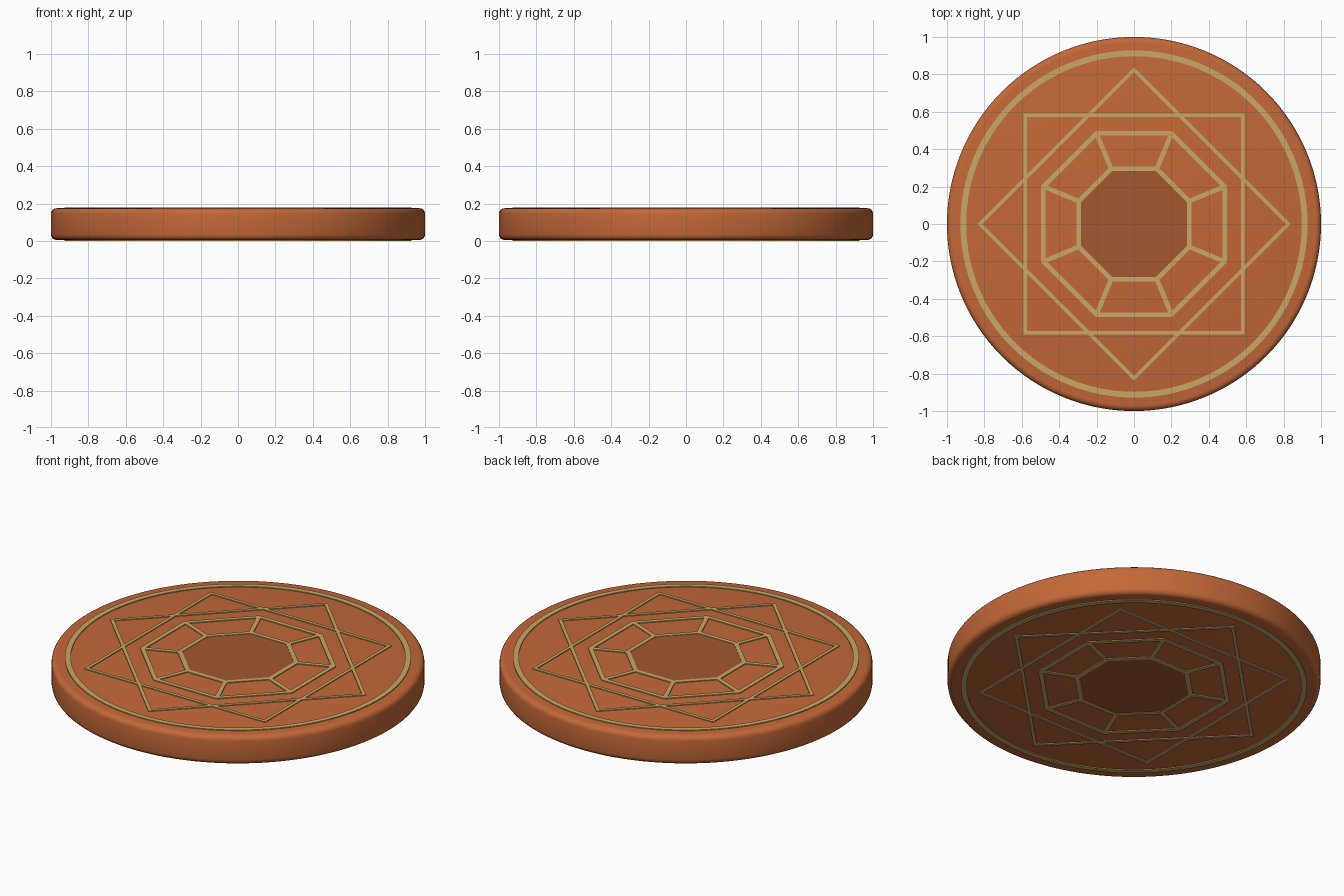
import bpy, bmesh
from math import pi, cos, sin, sqrt

if "Cube" in bpy.data.objects:
    bpy.data.objects.remove(bpy.data.objects["Cube"])

H = 0.18       # overall thickness
LIFT = 0.005   # relief of the line work


def material(name, rgb):
    m = bpy.data.materials.new(name)
    m.diffuse_color = (*rgb, 1)
    m.use_nodes = True
    m.node_tree.nodes["Principled BSDF"].inputs["Base Color"].default_value = m.diffuse_color
    return m


clay = material("clay", (0.55, 0.14, 0.04))
dark_clay = material("dark_clay", (0.37, 0.095, 0.03))
gold = material("gold", (0.58, 0.39, 0.13))


def make(name, bm, mat):
    bmesh.ops.recalc_face_normals(bm, faces=bm.faces)
    me = bpy.data.meshes.new(name)
    bm.to_mesh(me)
    bm.free()
    ob = bpy.data.objects.new(name, me)
    bpy.context.collection.objects.link(ob)
    me.materials.append(mat)
    return ob


def smooth(ob, angle):
    bpy.ops.object.select_all(action='DESELECT')
    ob.select_set(True)
    bpy.context.view_layer.objects.active = ob
    bpy.ops.object.shade_smooth_by_angle(angle=angle)


def lathe(bm, profile, n, turn=0.0, closed=True):
    """Sweep (radius, z) points round the axis."""
    rings = [[bm.verts.new((r * cos(turn + 2 * pi * i / n), r * sin(turn + 2 * pi * i / n), z))
              for i in range(n)] for r, z in profile]
    pairs = list(zip(rings, rings[1:])) + ([(rings[-1], rings[0])] if closed else [])
    for a, b in pairs:
        for i in range(n):
            j = (i + 1) % n
            bm.faces.new((a[i], a[j], b[j], b[i]))
    if not closed:
        bm.faces.new(rings[0])
        bm.faces.new(rings[-1])


# bottom and top layers carrying the relief
LAYERS = ((0, 2 * LIFT), (H - 2 * LIFT, H))


def frame(name, n, outer, inner, turn=0.0):
    bm = bmesh.new()
    for z0, z1 in LAYERS:
        lathe(bm, [(inner, z0), (outer, z0), (outer, z1), (inner, z1)], n, turn)
    return make(name, bm, gold)


# disc with rounded rim
lo, hi, b = LIFT, H - LIFT, 0.03
arc = [(1 - b + b * sin(t * pi / 8), b - b * cos(t * pi / 8)) for t in range(5)]
bm = bmesh.new()
lathe(bm, [(r, lo + z) for r, z in arc] + [(r, hi - z) for r, z in reversed(arc)], 128, closed=False)
smooth(make("disc", bm, clay), 0.6)

# outer circle, two crossed squares, two octagons
k8 = 1 / cos(pi / 8)
smooth(frame("outer_ring", 128, 0.928, 0.897), 0.6)
frame("square", 4, 0.592 * sqrt(2), 0.573 * sqrt(2), pi / 4)
frame("diamond", 4, 0.592 * sqrt(2), 0.573 * sqrt(2))
frame("outer_octagon", 8, 0.497 * k8, 0.472 * k8, pi / 8)
frame("inner_octagon", 8, 0.308 * k8, 0.283 * k8, pi / 8)

# spokes joining octagon corners
bm = bmesh.new()
w = 0.0125
for i in range(8):
    a = pi / 8 + i * pi / 4
    for z0, z1 in LAYERS:
        vs = bmesh.ops.create_cube(bm, size=1)["verts"]
        for v in vs:
            r = 0.515 if v.co.x > 0 else 0.32
            s = w if v.co.y > 0 else -w
            v.co = (r * cos(a) - s * sin(a), r * sin(a) + s * cos(a), z1 if v.co.z > 0 else z0)
make("spokes", bm, gold)

# dark centre plates
bm = bmesh.new()
for z0, z1 in ((LIFT / 2, LIFT * 2), (H - LIFT * 2, H - LIFT / 2)):
    lathe(bm, [(0.29 * k8, z0), (0.29 * k8, z1)], 8, pi / 8, closed=False)
make("centre_plates", bm, dark_clay)
